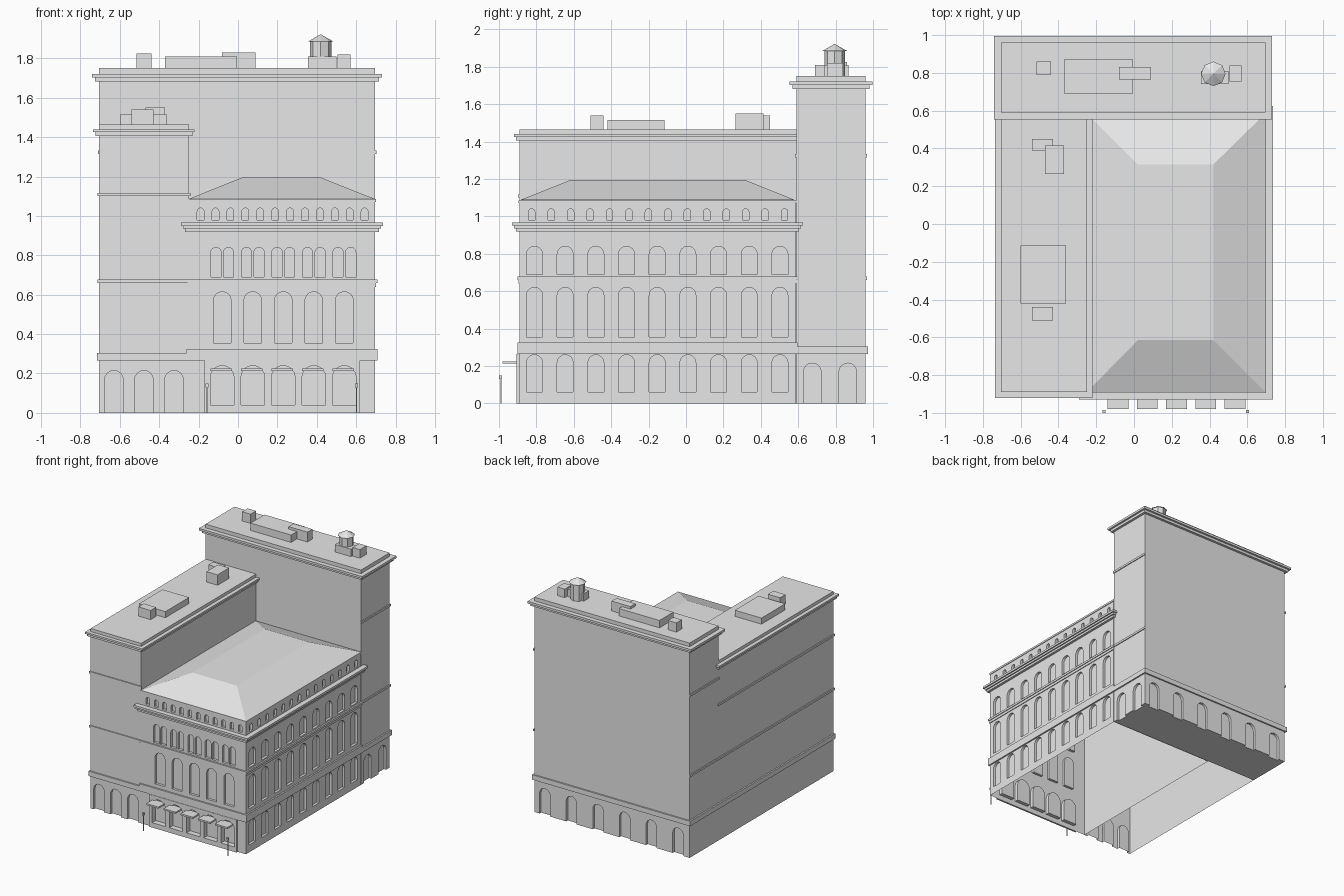
import bpy
import bmesh
import math

default = bpy.data.objects.get("Cube")
if default:
    bpy.data.objects.remove(default, do_unlink=True)

GREY = (0.8, 0.8, 0.8, 1)
stone = bpy.data.materials.new("light grey stone")
stone.use_nodes = True
stone.diffuse_color = GREY
stone.node_tree.nodes["Principled BSDF"].inputs["Base Color"].default_value = GREY


def finish(name, bm):
    bmesh.ops.recalc_face_normals(bm, faces=bm.faces)
    mesh = bpy.data.meshes.new(name)
    bm.to_mesh(mesh)
    bm.free()
    mesh.materials.append(stone)
    obj = bpy.data.objects.new(name, mesh)
    bpy.context.collection.objects.link(obj)
    return obj


def add_box(bm, x0, x1, y0, y1, z0, z1):
    verts = bmesh.ops.create_cube(bm, size=1)["verts"]
    for v in verts:
        v.co = ((x0 + x1) / 2 + v.co.x * (x1 - x0),
                (y0 + y1) / 2 + v.co.y * (y1 - y0),
                (z0 + z1) / 2 + v.co.z * (z1 - z0))


def box(name, *bounds):
    bm = bmesh.new()
    add_box(bm, *bounds)
    return finish(name, bm)


def add_arch(bm, side, plane, centre, width, z0, z1, depth=0.02):
    """Round-headed prism that cuts a recess into the wall at this plane."""
    r = width / 2
    outline = [(-r, z0), (r, z0)]
    for i in range(9):
        a = math.pi * i / 8
        outline.append((r * math.cos(a), z1 - r + r * math.sin(a)))
    out = 1 if side in "RB" else -1
    rings = []
    for d in (plane - out * depth, plane + out * 0.05):
        rings.append([bm.verts.new((centre + u, d, z) if side in "FB" else (d, centre + u, z))
                      for u, z in outline])
    inner, outer = rings
    bm.faces.new(inner)
    bm.faces.new(outer)
    n = len(outline)
    for i in range(n):
        j = (i + 1) % n
        bm.faces.new((inner[i], inner[j], outer[j], outer[i]))


def cut_arches(obj, arches, open_bottom):
    """Cut the recesses; optionally leave the body as a shell open below."""
    bm = bmesh.new()
    for arch in arches:
        add_arch(bm, *arch)
    cutter = finish("arch_cutter", bm)
    cutter.hide_render = True
    mod = obj.modifiers.new("arches", 'BOOLEAN')
    mod.operation = 'DIFFERENCE'
    mod.solver = 'EXACT'
    mod.object = cutter
    bpy.context.view_layer.update()
    graph = bpy.context.evaluated_depsgraph_get()
    mesh = bpy.data.meshes.new_from_object(obj.evaluated_get(graph))
    obj.modifiers.clear()
    obj.data = mesh
    bpy.data.objects.remove(cutter, do_unlink=True)
    if open_bottom:
        bm = bmesh.new()
        bm.from_mesh(mesh)
        floor = [f for f in bm.faces if all(abs(v.co.z) < 0.001 for v in f.verts)]
        bmesh.ops.delete(bm, geom=floor, context='FACES')
        bm.to_mesh(mesh)
        bm.free()


def band(name, plan, z0, z1, out, sides):
    """Moulding strips along the chosen sides of a rectangular plan."""
    x0, x1, y0, y1 = plan
    strips = {"F": (x0 - out, x1 + out, y0 - out, y0),
              "B": (x0 - out, x1 + out, y1, y1 + out),
              "L": (x0 - out, x0, y0 - out, y1 + out),
              "R": (x1, x1 + out, y0 - out, y1 + out)}
    bm = bmesh.new()
    for s in sides:
        add_box(bm, *strips[s], z0, z1)
    finish(name, bm)


# Main masses
TOWER = (-0.705, 0.695, 0.59, 0.96)
WING = (-0.705, -0.25, -0.89, 0.59)
HALL = (-0.25, 0.695, -0.89, 0.585)
tower = box("rear_tower", *TOWER, 0, 1.75)
wing = box("side_wing", *WING, 0, 1.465)
hall = box("main_hall", *HALL, 0, 1.085)

# Arched openings
bays = [-0.08 + 0.155 * i for i in range(5)]
side_bays = [-0.81 + 0.164 * i for i in range(9)]
doors = [("F", -0.89, x, 0.12, 0.04, 0.24, 0.03) for x in bays]
hall_arches = list(doors)
for x in bays:
    hall_arches.append(("F", -0.89, x, 0.09, 0.355, 0.615))
    for dx in (-0.032, 0.032):
        hall_arches.append(("F", -0.89, x + dx, 0.052, 0.69, 0.84))
for y in side_bays:
    for z0, z1 in ((0.06, 0.26), (0.355, 0.62), (0.69, 0.84)):
        hall_arches.append(("R", 0.695, y, 0.085, z0, z1))
for i in range(12):
    hall_arches.append(("F", -0.89, -0.19 + 0.0757 * i, 0.034, 0.98, 1.04))
for i in range(14):
    hall_arches.append(("R", 0.695, -0.825 + 0.104 * i, 0.034, 0.98, 1.04))
cut_arches(hall, hall_arches, True)
cut_arches(wing, [("F", -0.89, x, 0.095, -0.05, 0.215) for x in (-0.63, -0.478, -0.325)], True)
tower_arches = [("R", 0.695, y, 0.095, -0.05, 0.215) for y in (0.675, 0.865)]
tower_arches += [("B", 0.96, -0.6 + 0.24 * i, 0.095, -0.05, 0.215) for i in range(6)]
cut_arches(tower, tower_arches, False)

# Entrance surround, canopies and lamp posts
surround = box("entrance_surround", -0.17, 0.62, -0.905, -0.89, 0.0, 0.265)
cut_arches(surround, doors, False)
for x in bays:
    box("door_canopy", x - 0.06, x + 0.05, -0.98, -0.89, 0.212, 0.225)
for x in (-0.158, 0.602):
    box("lamp_post", x - 0.003, x + 0.003, -0.993, -0.987, 0, 0.14)
    box("lamp_head", x - 0.008, x + 0.008, -1.0, -0.984, 0.13, 0.15)

# Mouldings and cornices
band("hall_base_band", HALL, 0.265, 0.325, 0.012, "FR")
band("hall_floor_band", HALL, 0.64, 0.66, 0.006, "FR")
band("hall_floor_band_cap", HALL, 0.66, 0.677, 0.012, "FR")
band("hall_cornice_lower", HALL, 0.918, 0.935, 0.02, "FR")
band("hall_cornice_middle", HALL, 0.935, 0.95, 0.03, "FR")
band("hall_cornice_upper", HALL, 0.95, 0.967, 0.04, "FR")
band("hall_eaves", HALL, 1.07, 1.085, 0.005, "FR")
band("wing_base_band", WING, 0.265, 0.305, 0.012, "FL")
band("wing_floor_band", WING, 0.66, 0.677, 0.008, "FL")
band("wing_upper_band", WING, 1.1, 1.117, 0.008, "FL")
band("wing_cornice_lower", WING, 1.405, 1.425, 0.018, "FLR")
band("wing_cornice_upper", WING, 1.425, 1.44, 0.03, "FLR")
band("tower_base_band", TOWER, 0.265, 0.305, 0.012, "RBL")
for z in (0.66, 1.315):
    band("tower_side_band", TOWER, z, z + 0.017, 0.007, "RL")
band("tower_cornice_lower", TOWER, 1.682, 1.702, 0.02, "FRBL")
band("tower_cornice_upper", TOWER, 1.702, 1.72, 0.036, "FRBL")

# Hipped roof with a flat top
bm = bmesh.new()
low, high = [[bm.verts.new(p) for p in ((x0, y0, z), (x1, y0, z), (x1, y1, z), (x0, y1, z))]
             for x0, x1, y0, y1, z in ((*HALL, 1.086), (0.02, 0.42, -0.615, 0.315, 1.195))]
bm.faces.new(high)
for i in range(4):
    j = (i + 1) % 4
    bm.faces.new((low[i], low[j], high[j], high[i]))
finish("hipped_roof", bm)

# Rooftop plant boxes
for bounds in ((-0.515, -0.44, 0.79, 0.86, 1.75, 1.825),
               (-0.37, -0.005, 0.69, 0.87, 1.75, 1.81),
               (-0.08, 0.09, 0.765, 0.83, 1.75, 1.83),
               (0.355, 0.5, 0.74, 0.81, 1.75, 1.81),
               (0.505, 0.57, 0.755, 0.84, 1.75, 1.82),
               (-0.6, -0.36, -0.42, -0.115, 1.465, 1.515),
               (-0.54, -0.43, -0.51, -0.44, 1.465, 1.54),
               (-0.54, -0.43, 0.39, 0.45, 1.465, 1.54),
               (-0.47, -0.37, 0.265, 0.415, 1.465, 1.55)):
    box("rooftop_box", *bounds)

# Octagonal water tank with a conical cap
for name, r0, r1, z0, z1 in (("water_tank", 0.055, 0.055, 1.75, 1.885),
                             ("water_tank_cap", 0.065, 0, 1.885, 1.922)):
    bm = bmesh.new()
    bmesh.ops.create_cone(bm, cap_ends=True, segments=8, radius1=r0, radius2=r1, depth=z1 - z0)
    bmesh.ops.translate(bm, verts=bm.verts, vec=(0.42, 0.795, (z0 + z1) / 2))
    finish(name, bm)
